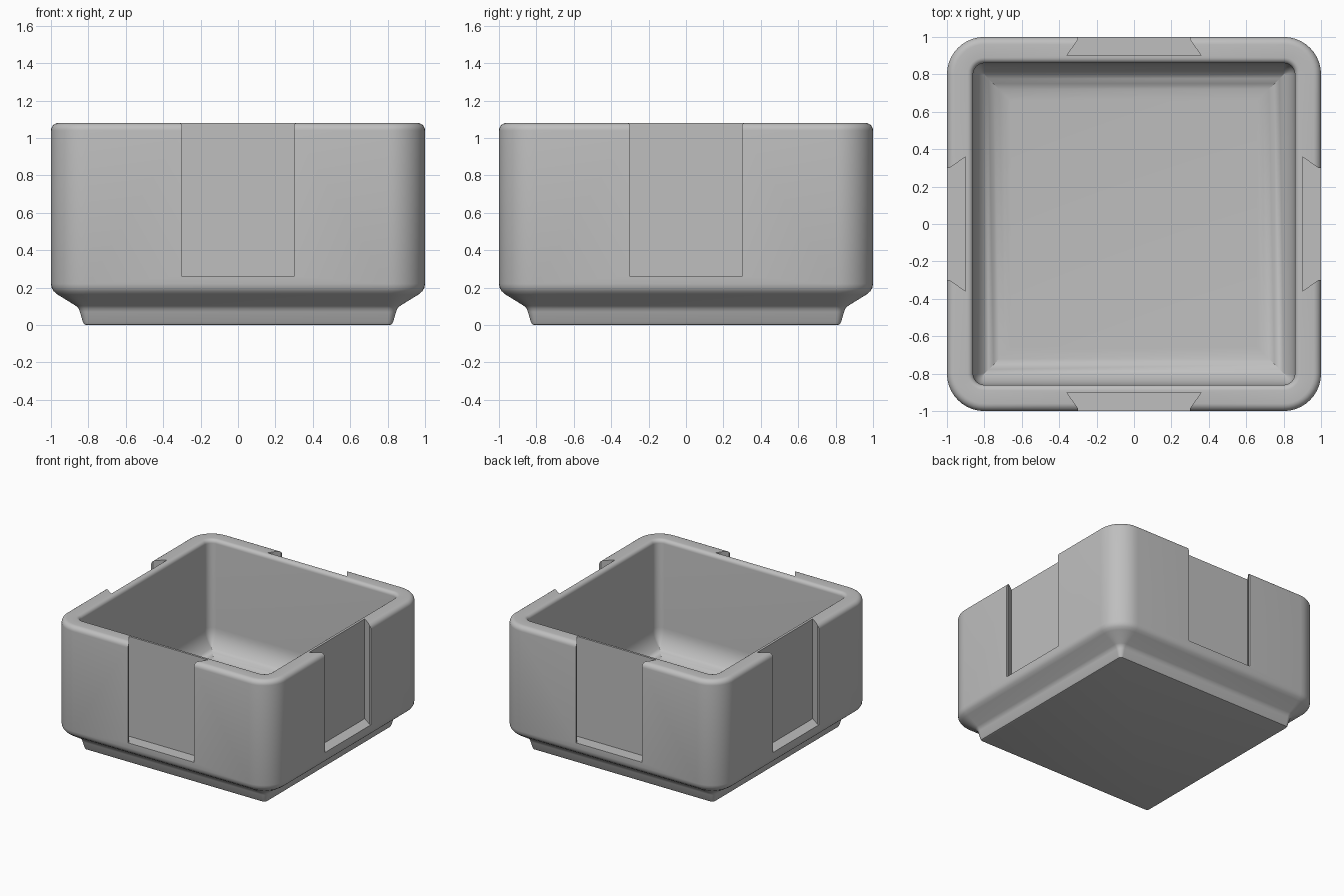
import bpy, bmesh
from math import sin, cos, pi
from mathutils import Matrix

cube = bpy.data.objects.get("Cube")
if cube:
    bpy.data.objects.remove(cube, do_unlink=True)

CORNER = 0.8      # centre of every rounded corner
SEGS = 10         # steps per rounded corner
HEIGHT = 1.08
FLOOR = 0.16
FILLET = 0.2

grey = bpy.data.materials.new("plain grey")
grey.use_nodes = True
colour = (0.52, 0.52, 0.52, 1)
grey.diffuse_color = colour
grey.node_tree.nodes["Principled BSDF"].inputs["Base Color"].default_value = colour


def arc(cx, cz, r, start, end, n=6):
    """Points of an arc in the (half width, z) plane; angles in quarter turns."""
    angles = [(start + (end - start) * i / n) * pi / 2 for i in range(n + 1)]
    return [(cx + r * cos(a), cz + r * sin(a)) for a in angles]


def make_object(name, bm):
    bmesh.ops.recalc_face_normals(bm, faces=bm.faces)
    mesh = bpy.data.meshes.new(name)
    bm.to_mesh(mesh)
    bm.free()
    mesh.materials.append(grey)
    obj = bpy.data.objects.new(name, mesh)
    bpy.context.collection.objects.link(obj)
    return obj


def rounded_square(bm, half, z):
    """Ring of vertices whose corner radius follows the half width."""
    r = max(half - CORNER, 0)
    c = half - r
    ring = []
    for q in range(4):
        sx, sy = ((1, 1), (-1, 1), (-1, -1), (1, -1))[q]
        for i in range(SEGS + 1):
            a = (q + i / SEGS) * pi / 2
            ring.append(bm.verts.new((sx * c + r * cos(a), sy * c + r * sin(a), z)))
    return ring


# Wall profile, from the underside up the outside and down into the cavity
profile = [(0.81, 0), (0.822, 0.004), (0.83, 0.018), (0.845, 0.07), (0.852, 0.088), (0.866, 0.102)]
profile += [(0.965, 0.163), (0.985, 0.18), (0.996, 0.198), (1, 0.22)]
profile += arc(0.96, HEIGHT - 0.04, 0.04, 0, 1)
profile += arc(0.89, HEIGHT - 0.03, 0.03, 1, 2)
profile += arc(0.86 - FILLET, FLOOR + FILLET, FILLET, 0, -1, 10)

# Box body
bm = bmesh.new()
rings = [rounded_square(bm, h, z) for h, z in profile]
for low, high in zip(rings, rings[1:]):
    for i in range(len(low)):
        j = (i + 1) % len(low)
        bm.faces.new((low[i], low[j], high[j], high[i]))
bm.faces.new(rings[0])
bm.faces.new(rings[-1])
bmesh.ops.remove_doubles(bm, verts=bm.verts, dist=0.0001)
box = make_object("box_body", bm)

# Dovetail slots, one cut in the middle of each side
bm = bmesh.new()
half_outline = [(0.36, -0.9), (0.3, -0.985), (0.3, -1.1)]
outline = half_outline + [(-x, y) for x, y in reversed(half_outline)]
for q in range(4):
    turn = Matrix.Rotation(q * pi / 2, 3, 'Z')
    base = bm.faces.new([bm.verts.new(turn @ Matrix.Identity(3).col[0] * x
                                      + turn @ Matrix.Identity(3).col[1] * y
                                      + Matrix.Identity(3).col[2] * 0.26) for x, y in outline])
    top = bmesh.ops.extrude_face_region(bm, geom=[base])["geom"]
    bmesh.ops.translate(bm, vec=(0, 0, 1), verts=[v for v in top if isinstance(v, bmesh.types.BMVert)])
cutter = make_object("slot_cutter", bm)
cutter.hide_render = True

cut = box.modifiers.new("slots", 'BOOLEAN')
cut.operation = 'DIFFERENCE'
cut.solver = 'EXACT'
cut.object = cutter

bpy.ops.object.select_all(action='DESELECT')
box.select_set(True)
bpy.context.view_layer.objects.active = box
bpy.ops.object.modifier_apply(modifier=cut.name)
bpy.data.objects.remove(cutter, do_unlink=True)
bpy.ops.object.shade_smooth_by_angle(angle=pi / 6)
